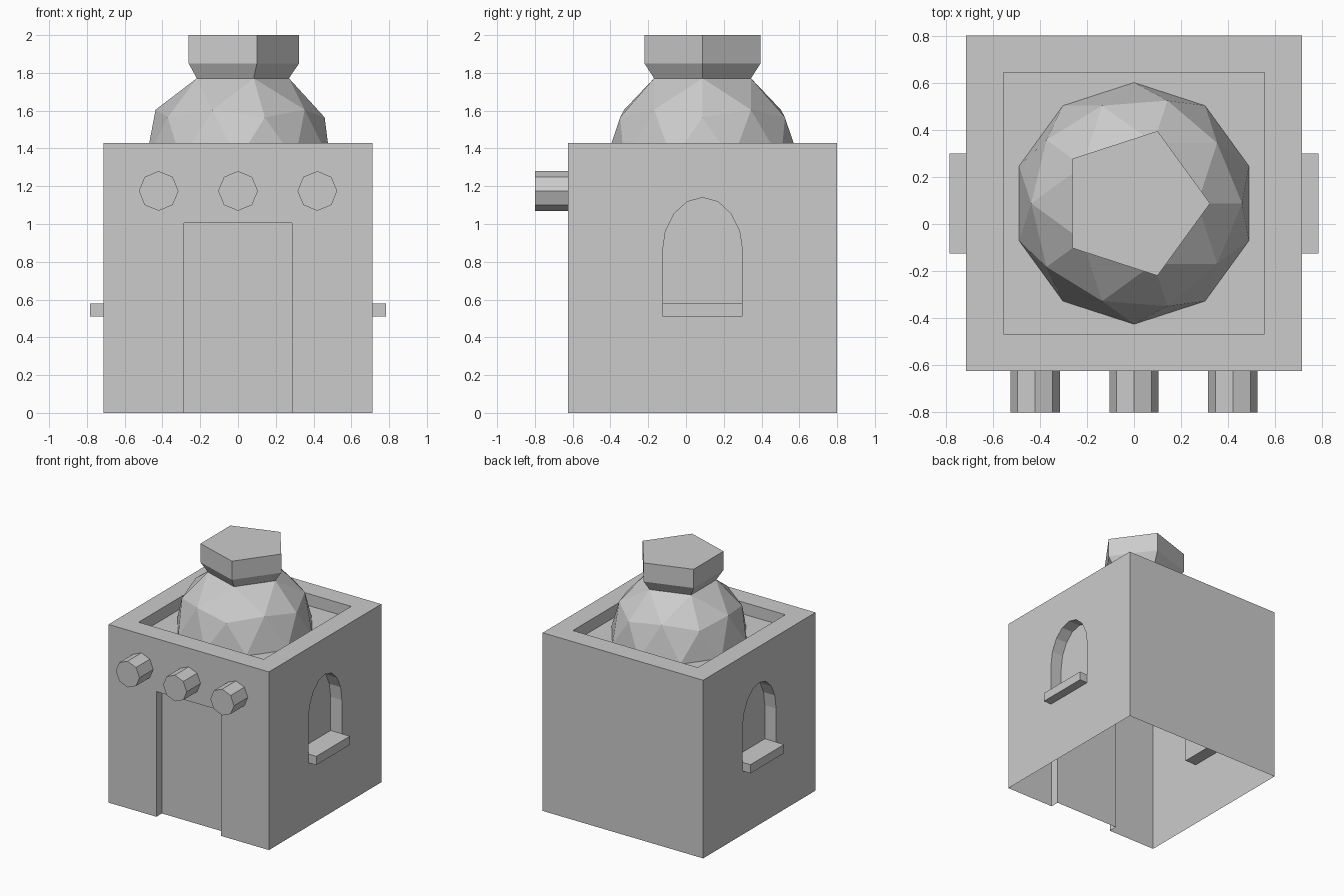
import bpy, bmesh, math
from mathutils import Matrix, Vector

cube = bpy.data.objects.get("Cube")
if cube:
    bpy.data.objects.remove(cube, do_unlink=True)

# One plain stone colour
stone = bpy.data.materials.new("plain_grey")
stone.use_nodes = True
grey = (0.6, 0.6, 0.6, 1)
stone.diffuse_color = grey
stone.node_tree.nodes["Principled BSDF"].inputs["Base Color"].default_value = grey

MID_Y = 0.0875     # centre of the house along y
HALF = 0.7125      # half width of the house
FRONT = MID_Y - HALF
WALL_TOP = 1.43
ROOF = 1.335       # sunken roof floor


def finish(bm, name):
    bmesh.ops.recalc_face_normals(bm, faces=bm.faces)
    mesh = bpy.data.meshes.new(name)
    bm.to_mesh(mesh)
    bm.free()
    mesh.materials.append(stone)
    obj = bpy.data.objects.new(name, mesh)
    bpy.context.collection.objects.link(obj)
    return obj


def box(name, low, high):
    low, high = Vector(low), Vector(high)
    bm = bmesh.new()
    bmesh.ops.create_cube(bm, size=1, matrix=Matrix.Translation((low + high) / 2)
                          @ Matrix.Diagonal((high - low).to_4d()))
    return finish(bm, name)


def arch(name, x0, x1, half, bottom, spring, rise, steps=8):
    """Arched profile in the yz plane, extruded along x."""
    pts = [(-half, bottom), (half, bottom)]
    for i in range(steps + 1):
        a = math.pi * i / steps
        pts.append((half * math.cos(a), spring + rise * math.sin(a)))
    bm = bmesh.new()
    face = bm.faces.new([bm.verts.new((x0, MID_Y + y, z)) for y, z in pts])
    ext = bmesh.ops.extrude_face_region(bm, geom=[face])
    verts = [v for v in ext["geom"] if isinstance(v, bmesh.types.BMVert)]
    bmesh.ops.translate(bm, vec=(x1 - x0, 0, 0), verts=verts)
    return finish(bm, name)


# House walls, with sunken roof, door and side windows cut in
house = box("house_walls", (-HALF, FRONT, 0), (HALF, MID_Y + HALF, WALL_TOP))
cutters = [
    box("roof_cutter", (-0.555, MID_Y - 0.555, ROOF), (0.555, MID_Y + 0.555, 2)),
    box("door_cutter", (-0.287, FRONT - 0.2, -0.2), (0.287, FRONT + 0.07, 1.005)),
]
for side in (-1, 1):
    cutters.append(arch("window_cutter", side * (HALF - 0.1), side * (HALF + 0.2),
                        0.2125, 0.545, 0.85, 0.29))
bpy.context.view_layer.objects.active = house
for cutter in cutters:
    mod = house.modifiers.new("cut", 'BOOLEAN')
    mod.operation = 'DIFFERENCE'
    mod.solver = 'EXACT'
    mod.object = cutter
    bpy.ops.object.modifier_apply(modifier=mod.name)
    bpy.data.objects.remove(cutter, do_unlink=True)

# The underside is open
bm = bmesh.new()
bm.from_mesh(house.data)
under = [f for f in bm.faces if max(v.co.z for v in f.verts) < 0.01]
bmesh.ops.delete(bm, geom=under, context='FACES')
bm.to_mesh(house.data)
bm.free()

# Window sills
for side, label in ((1, "left"), (-1, "right")):
    xs = sorted((side * (HALF - 0.1), side * 0.783))
    box(label + "_window_sill", (xs[0], MID_Y - 0.2125, 0.51),
        (xs[1], MID_Y + 0.2125, 0.58))

# Three octagonal beam ends over the door
for x, label in ((-0.42, "right"), (0, "middle"), (0.42, "left")):
    bm = bmesh.new()
    place = Matrix.Translation((x, (FRONT - 0.8) / 2, 1.175)) @ Matrix.Rotation(math.pi / 2, 4, 'X')
    bmesh.ops.create_cone(bm, cap_ends=True, segments=8, radius1=0.105, radius2=0.105,
                          depth=FRONT + 0.8, matrix=place)
    finish(bm, label + "_roof_beam")

# Faceted dome: upper half of an icosphere with its tip removed
R = 0.513
bm = bmesh.new()
bmesh.ops.create_icosphere(bm, subdivisions=2, radius=R)
gone = [v for v in bm.verts if v.co.z < -0.01 or v.co.z > 0.95 * R]
bmesh.ops.delete(bm, geom=gone, context='VERTS')
bmesh.ops.translate(bm, vec=(0, MID_Y, ROOF), verts=bm.verts)
finish(bm, "dome")

# Flared five-sided cap on the dome
bm = bmesh.new()
rings = []
for radius, z in ((0.2697, ROOF + 0.8507 * R), (0.323, 1.85), (0.323, 2.0)):
    rings.append([bm.verts.new((radius * math.cos(math.tau * i / 5),
                                MID_Y + radius * math.sin(math.tau * i / 5), z))
                  for i in range(5)])
for lower, upper in zip(rings, rings[1:]):
    for i in range(5):
        j = (i + 1) % 5
        bm.faces.new((lower[i], lower[j], upper[j], upper[i]))
bm.faces.new(rings[-1])
finish(bm, "dome_cap")
